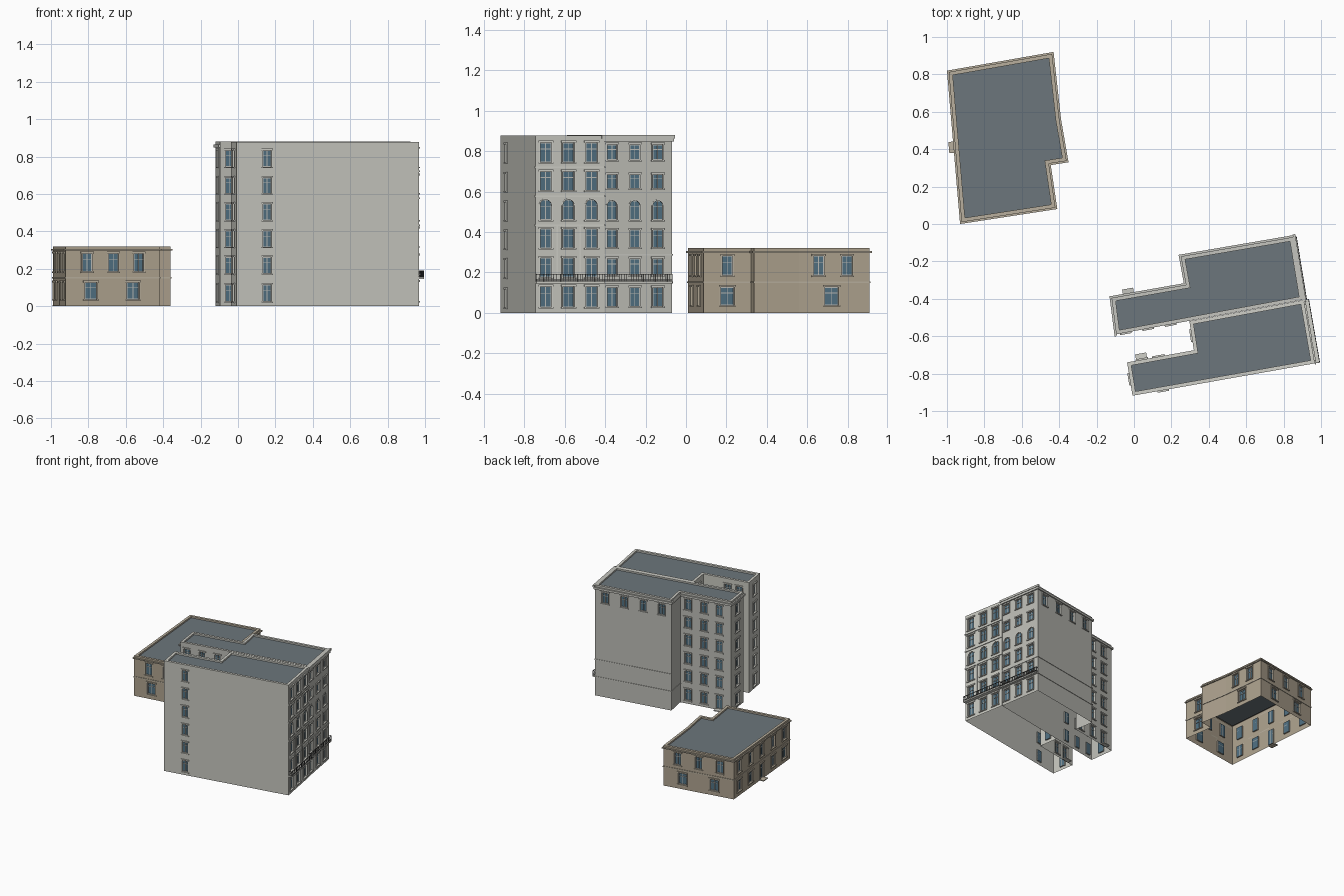
import bpy, bmesh, math
from mathutils import Vector

if "Cube" in bpy.data.objects:
    bpy.data.objects.remove(bpy.data.objects["Cube"])


def material(name, rgb):
    m = bpy.data.materials.new(name)
    m.diffuse_color = (*rgb, 1)
    m.use_nodes = True
    m.node_tree.nodes["Principled BSDF"].inputs["Base Color"].default_value = m.diffuse_color
    return m


GLASS = material("glass", (0.08, 0.16, 0.22))
ROOF = material("slate_roof", (0.15, 0.18, 0.20))
IRON = material("iron", (0.08, 0.08, 0.08))
FRAME = material("window_frame", (0.50, 0.50, 0.47))


def offset(poly, d):
    """Mitred offset of a counter-clockwise outline, outward for d > 0."""
    out = []
    for i, p in enumerate(poly):
        p = Vector(p)
        a = (p - Vector(poly[i - 1])).normalized()
        b = (Vector(poly[(i + 1) % len(poly)]) - p).normalized()
        na, nb = Vector((a.y, -a.x)), Vector((b.y, -b.x))
        out.append(p + (na + nb) * d / (1 + na.dot(nb)))
    return out


def face(bm, pts):
    return bm.faces.new([bm.verts.new(p) for p in pts])


class Building:
    def __init__(self, name, outline, height, wall_mat, trim_mat):
        self.name, self.poly, self.h = name, [Vector(p) for p in outline], height
        self.mats = dict(walls=wall_mat, trim=trim_mat, glass=GLASS, window_frames=FRAME,
                         roof=ROOF, railing=IRON)
        self.bm = {k: bmesh.new() for k in self.mats}
        self.holes = [[] for _ in outline]

    def length(self, i):
        return (self.poly[(i + 1) % len(self.poly)] - self.poly[i]).length

    def P(self, i, u, o, z):
        """Point on wall i: u along it, o outward, z up."""
        p = self.poly[i]
        d = (self.poly[(i + 1) % len(self.poly)] - p).normalized()
        return (p.x + d.x * u + d.y * o, p.y + d.y * u - d.x * o, z)

    def box(self, part, i, u0, u1, o0, o1, z0, z1):
        bm = self.bm[part]
        v = [bm.verts.new(self.P(i, u, o, z)) for z in (z0, z1)
             for u, o in ((u0, o1), (u1, o1), (u1, o0), (u0, o0))]
        for q in ((3, 2, 1, 0), (4, 5, 6, 7), (0, 1, 5, 4), (1, 2, 6, 5), (2, 3, 7, 6), (3, 0, 4, 7)):
            bm.faces.new([v[k] for k in q])

    def band(self, walls, z0, z1, out):
        for i in walls:
            self.box("trim", i, -out, self.length(i) + out, 0, out, z0, z1)

    def window(self, i, t, w, z0, z1, arch=False, door=False):
        c, r, dp, f = t * self.length(i), w / 2, 0.010, 0.0035
        a, b = c - r, c + r
        self.holes[i].append((a, b, z0, z1))
        face(self.bm["glass"], [self.P(i, u, -dp, z) for u, z in ((a, z0), (b, z0), (b, z1), (a, z1))])
        zt = z0 + (z1 - z0) * 0.66
        # sash bars
        bars = [(a, a + f, z0, z1), (b - f, b, z0, z1), (c - f / 2, c + f / 2, z0, z1),
                (a, b, z0, z0 + f), (a, b, z1 - f, z1), (a, b, zt, zt + f)]
        for u0, u1, q0, q1 in bars:
            self.box("window_frames", i, u0, u1, -dp, -dp + 0.004, q0, q1)
        # jambs, lintel and sill
        e, spring = 0.006, z1 - r if arch else z1
        for u0, u1 in ((a - e, a), (b, b + e)):
            self.box("trim", i, u0, u1, 0, 0.004, z0, spring)
        if not door:
            self.box("trim", i, a - 0.009, b + 0.009, 0, 0.008, z0 - 0.007, z0)
        if not arch:
            self.box("trim", i, a - 0.009, b + 0.009, 0, 0.008, z1, z1 + 0.010)
            return
        # spandrels and arch moulding
        n = 12
        arc = [(math.cos(math.pi * k / n), math.sin(math.pi * k / n)) for k in range(n + 1)]
        for k, ((x0, y0), (x1, y1)) in enumerate(zip(arc, arc[1:])):
            corner = (b if k < n / 2 else a, z1)
            p0, p1 = (c + r * x0, spring + r * y0), (c + r * x1, spring + r * y1)
            face(self.bm["walls"], [self.P(i, q[0], 0, q[1]) for q in (corner, p1, p0)])
            face(self.bm["walls"], [self.P(i, u, o, z) for (u, z), o in
                                    ((p0, 0), (p1, 0), (p1, -dp), (p0, -dp))])
            R = r + e
            q0, q1 = (c + R * x0, spring + R * y0), (c + R * x1, spring + R * y1)
            face(self.bm["trim"], [self.P(i, q[0], 0.004, q[1]) for q in (p0, q0, q1, p1)])
            face(self.bm["trim"], [self.P(i, u, o, z) for (u, z), o in
                                   ((q0, 0.004), (q0, 0), (q1, 0), (q1, 0.004))])

    def rows(self, i, ts, w, floors, arch_floor=None, skip=()):
        for k, (z0, z1) in enumerate(floors):
            for t in ts:
                if (k, t) not in skip:
                    self.window(i, t, w, z0, z1, arch=(k == arch_floor))

    def door(self, i, t, w, top):
        self.window(i, t, w, 0.006, top, door=True)
        c = t * self.length(i)
        self.box("trim", i, c - 0.03, c + 0.03, 0, 0.034, 0, 0.007)

    def balcony(self, i, depth, z):
        L = self.length(i)
        self.box("trim", i, 0, L, 0, depth, z, z + 0.010)
        for zz in (z + 0.016, z + 0.044):
            self.box("railing", i, 0, L, depth - 0.004, depth, zz, zz + 0.003)
            for u in (0, L - 0.003):
                self.box("railing", i, u, u + 0.003, 0, depth, zz, zz + 0.003)
        n = 28
        for k in range(n + 1):
            u = (L - 0.002) * k / n
            self.box("railing", i, u, u + 0.002, depth - 0.003, depth - 0.001, z + 0.01, z + 0.045)

    def finish(self, rim=0.02, sink=0.012):
        bm = self.bm["walls"]
        # walls as grids with window openings left out
        for i, hs in enumerate(self.holes):
            us = sorted({0, self.length(i), *[x for h in hs for x in h[:2]]})
            zs = sorted({0, self.h, *[x for h in hs for x in h[2:]]})
            for u0, u1 in zip(us, us[1:]):
                for z0, z1 in zip(zs, zs[1:]):
                    cu, cz = (u0 + u1) / 2, (z0 + z1) / 2
                    if not any(h[0] < cu < h[1] and h[2] < cz < h[3] for h in hs):
                        face(bm, [self.P(i, u, 0, z) for u, z in ((u0, z0), (u1, z0), (u1, z1), (u0, z1))])
            for a, b, z0, z1 in hs:
                loop = [(a, z0), (b, z0), (b, z1), (a, z1)]
                for k in range(4):
                    p, q = loop[k], loop[(k + 1) % 4]
                    face(bm, [self.P(i, s[0], o, s[1]) for s, o in ((p, 0), (q, 0), (q, -0.01), (p, -0.01))])
        # parapet and sunken flat roof
        inner, n = offset(self.poly, -rim), len(self.poly)
        for i in range(n):
            j = (i + 1) % n
            p, q, r, s = self.poly[i], self.poly[j], inner[j], inner[i]
            face(self.bm["trim"], [(*v, self.h) for v in (p, q, r, s)])
            face(self.bm["trim"], [(*s, self.h), (*r, self.h), (*r, self.h - sink), (*s, self.h - sink)])
        face(self.bm["roof"], [(*v, self.h - sink) for v in inner])
        for part, b in self.bm.items():
            if b.faces:
                me = bpy.data.meshes.new(self.name + "_" + part)
                b.to_mesh(me)
                me.materials.append(self.mats[part])
                bpy.context.collection.objects.link(bpy.data.objects.new(me.name, me))
            b.free()


# low tan house
tan, tan_trim = material("tan_wall", (0.42, 0.36, 0.27)), material("tan_trim", (0.48, 0.43, 0.34))
a = Building("low_house", offset([(-0.93, 0), (-0.41, 0.08), (-0.445, 0.315), (-0.35, 0.33), (-0.39, 0.56),
                                  (-0.43, 0.92), (-1.0, 0.82)], -0.009), 0.32, tan, tan_trim)
UP, LOW = [(0.185, 0.282)], [(0.037, 0.127)]
a.rows(0, (0.23, 0.51, 0.78), 0.052, UP)
a.rows(0, (0.27, 0.72), 0.065, LOW)
a.rows(1, (0.5,), 0.052, UP)
a.rows(1, (0.5,), 0.068, LOW)
a.rows(4, (0.28, 0.68), 0.052, UP)
a.rows(4, (0.46,), 0.068, LOW)
a.rows(5, (0.2, 0.5, 0.8), 0.052, UP)
a.rows(5, (0.27, 0.72), 0.065, LOW)
a.rows(6, (0.1, 0.3, 0.5, 0.7, 0.9), 0.052, UP)
a.rows(6, (0.1, 0.3, 0.7, 0.9), 0.06, LOW)
a.door(6, 0.5, 0.05, 0.125)
a.band(range(7), 0.297, 0.306, 0.009)
a.band(range(7), 0.148, 0.156, 0.004)
a.finish()

SIDE = [(0.025, 0.115), (0.175, 0.262), (0.317, 0.402), (0.46, 0.547), (0.603, 0.687), (0.745, 0.832)]

# tall north block with rear wing
gray, gray_trim = material("gray_wall", (0.50, 0.50, 0.46)), material("gray_trim", (0.56, 0.56, 0.52))
b = Building("north_block", [(-0.095, -0.59), (0.905, -0.405), (0.85, -0.07), (0.25, -0.173), (0.278, -0.325),
                             (-0.12, -0.395)], 0.88, gray, gray_trim)
b.rows(1, (0.118, 0.456, 0.794), 0.05, [(0.03, 0.125), (0.185, 0.268), (0.322, 0.41), (0.46, 0.555),
                                        (0.615, 0.685), (0.757, 0.832)], 3)
b.rows(2, (0.13, 0.38, 0.63, 0.87), 0.05, SIDE[5:])
b.rows(4, (0.15, 0.47, 0.77), 0.05, SIDE, skip={(0, 0.77)})
b.door(4, 0.77, 0.05, 0.115)
b.rows(5, (0.5,), 0.05, SIDE)
b.rows(0, (0.05, 0.17, 0.29), 0.045, SIDE)
b.band((1, 2, 3, 4, 5), 0.848, 0.864, 0.010)
b.band((1, 2, 3), 0.146, 0.154, 0.004)
b.band((1, 2), 0.284, 0.291, 0.004)
b.band((1,), 0.864, 0.88, 0.014)
b.balcony(1, 0.02, 0.145)
b.finish()

# tall south block with rear wing
pale, pale_trim = material("pale_wall", (0.57, 0.57, 0.52)), material("pale_trim", (0.63, 0.63, 0.58))
c = Building("south_block", [(-0.008, -0.918), (0.967, -0.745), (0.908, -0.406), (0.296, -0.519), (0.32, -0.675),
                             (-0.037, -0.74)], 0.878, pale, pale_trim)
c.rows(0, (0.168,), 0.045, SIDE)
c.rows(1, (0.15, 0.483, 0.82), 0.057, [(0.028, 0.13), (0.175, 0.272), (0.32, 0.415), (0.46, 0.56),
                                       (0.605, 0.70), (0.745, 0.842)], 3)
c.rows(3, (0.5,), 0.05, SIDE)
c.rows(4, (0.53, 0.78), 0.05, SIDE, skip={(0, 0.78)})
c.door(4, 0.78, 0.05, 0.115)
c.rows(5, (0.5,), 0.05, SIDE)
for z in (0.43, 0.573, 0.717):
    c.band((1,), z, z + 0.008, 0.006)
L = c.length(1)
for t in (0.315, 0.652):  # pilasters between the main windows
    c.box("trim", 1, t * L - 0.004, t * L + 0.004, 0, 0.005, 0.155, 0.43)
c.balcony(1, 0.028, 0.145)
c.finish()
